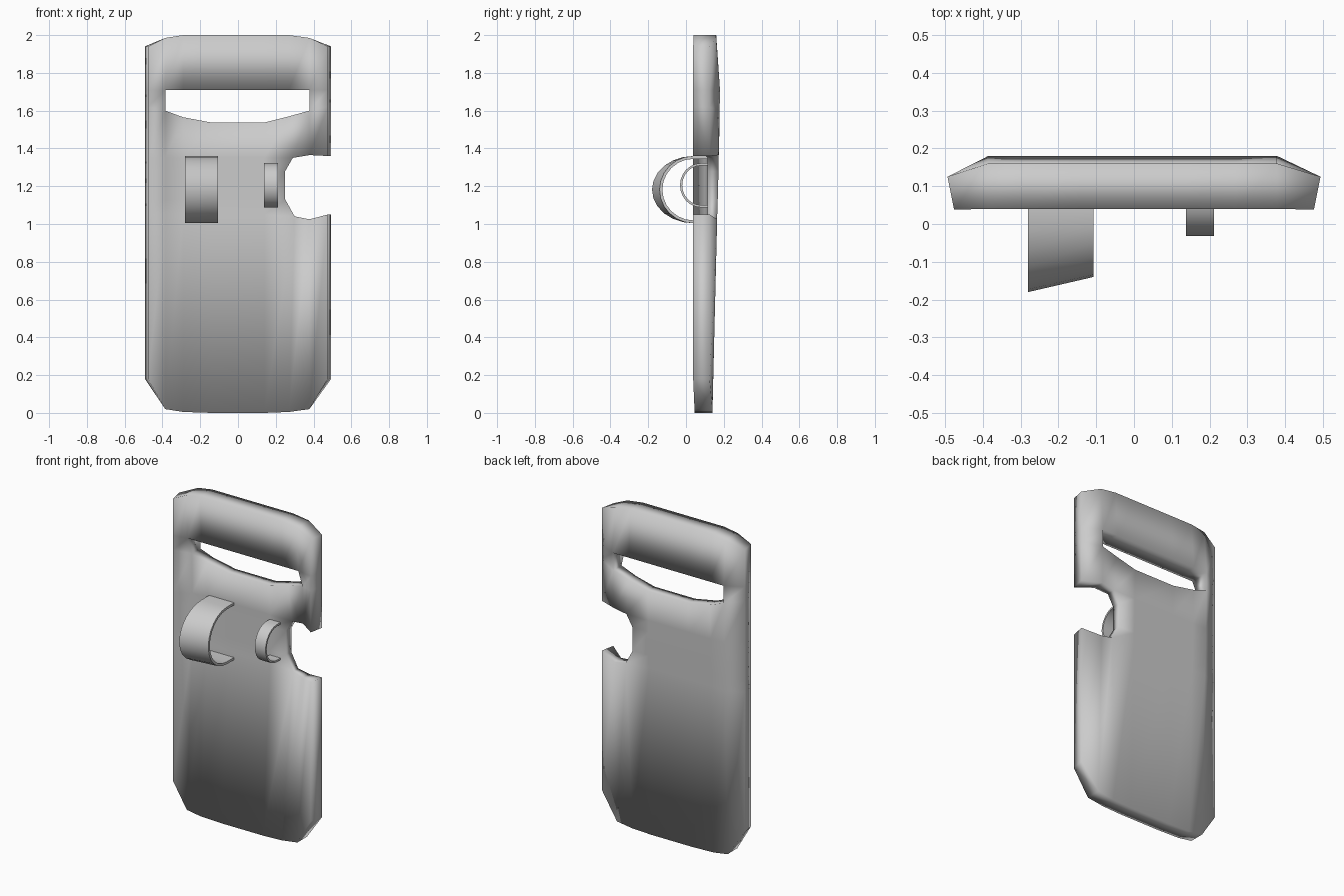
import bpy, math

if "Cube" in bpy.data.objects:
    bpy.data.objects.remove(bpy.data.objects["Cube"])

def make_object(name, verts, faces):
    mesh = bpy.data.meshes.new(name)
    mesh.from_pydata(verts, [], faces)
    mesh.validate()
    obj = bpy.data.objects.new(name, mesh)
    bpy.context.collection.objects.link(obj)
    return obj

# Shield body: column positions, then the height of every row along the columns
X = [-.493, -.385, -.29, -.14, .14, .27, .378, .493]
ROWS = [
    [.18, .02, .005, 0, 0, .005, .02, .18],
    [1.05] * 5 + [1.04, 1.025, 1.05],
    [1.13] * 8,
    [1.28] * 8,
    [1.35] * 5 + [1.35, 1.365, 1.36],
    [1.62, 1.6, 1.565, 1.537, 1.537, 1.57, 1.6, 1.62],
    [1.71] * 8,
    [1.94, 1.985, 2, 2, 2, 2, 1.985, 1.94],
]
NOTCH_X = {1: .30, 2: .25, 3: .25, 4: .29}           # curved inner side of the notch
FRONT_MID = [.045, .115, .115, .115, .115, .11, .055, .04]
BACK_MID = [.14, .165, .168, .172, .173, .178, .18, .16]

NC, NR = len(X), len(ROWS)
front, back = [], []
for r, row in enumerate(ROWS):
    for c, z in enumerate(row):
        x = NOTCH_X.get(r, X[c]) if c == 5 else X[c]
        rim = c in (0, NC - 1)
        shoulder = c in (1, NC - 2)
        fy = .038 if rim else FRONT_MID[r] - (.015 if shoulder and 0 < r < 6 else 0)
        by = min(.125, BACK_MID[r]) if rim else BACK_MID[r]
        front.append((x * (.965 if rim else 1), fy, z))
        back.append((x, by, z))

# Leave out the view slot and the side notch, then wall the open borders
skip = {(5, c) for c in range(1, 6)} | {(r, c) for r in (1, 2, 3) for c in (5, 6)}
cells = [(r, c) for r in range(NR - 1) for c in range(NC - 1) if (r, c) not in skip]
n = NC * NR
faces, edges = [], set()
for r, c in cells:
    a = r * NC + c
    q = (a, a + 1, a + NC + 1, a + NC)
    faces += [q, tuple(i + n for i in reversed(q))]
    edges |= {(q[i], q[(i + 1) % 4]) for i in range(4)}
faces += [(b, a, a + n, b + n) for a, b in edges if (b, a) not in edges]
# remove the unused grid points inside the notch
used = sorted({i for f in faces for i in f})
remap = {old: new for new, old in enumerate(used)}
pts = front + back
body = make_object("shield_body", [pts[i] for i in used],
                   [tuple(remap[i] for i in f) for f in faces])
body.data.shade_smooth()

def strap(name, x0, x1, cz, rz, cy, ry0, ry1, thick, end_y):
    """C-shaped band whose ends run back into the panel."""
    verts, faces = [], []
    steps = 12
    angles = [math.pi * (i / steps - .5) for i in range(steps + 1)]
    for x, ry in ((x0, ry0), (x1, ry1)):
        for t in (0, thick):
            path = [(cy - (ry - t) * math.cos(a), cz + (rz - t) * math.sin(a)) for a in angles]
            path = [(end_y, path[0][1])] + path + [(end_y, path[-1][1])]
            verts += [(x, y, z) for y, z in path]
    m = steps + 3
    for i in range(m - 1):
        for a, b in ((0, 2), (2, 3), (3, 1), (1, 0)):
            faces.append((a * m + i, b * m + i, b * m + i + 1, a * m + i + 1))
    for i in (0, m - 1):
        f = (i, m + i, 3 * m + i, 2 * m + i)
        faces.append(f if i == 0 else f[::-1])
    obj = make_object(name, verts, faces)
    bpy.context.view_layer.objects.active = obj
    obj.select_set(True)
    bpy.ops.object.shade_smooth_by_angle(angle=math.radians(40))
    obj.select_set(False)

# Forearm strap and hand grip on the inner side
strap("forearm_strap", -.28, -.107, 1.182, .178, .04, .22, .18, .015, .12)
strap("hand_grip", .138, .212, 1.205, .117, .08, .112, .112, .012, .12)
